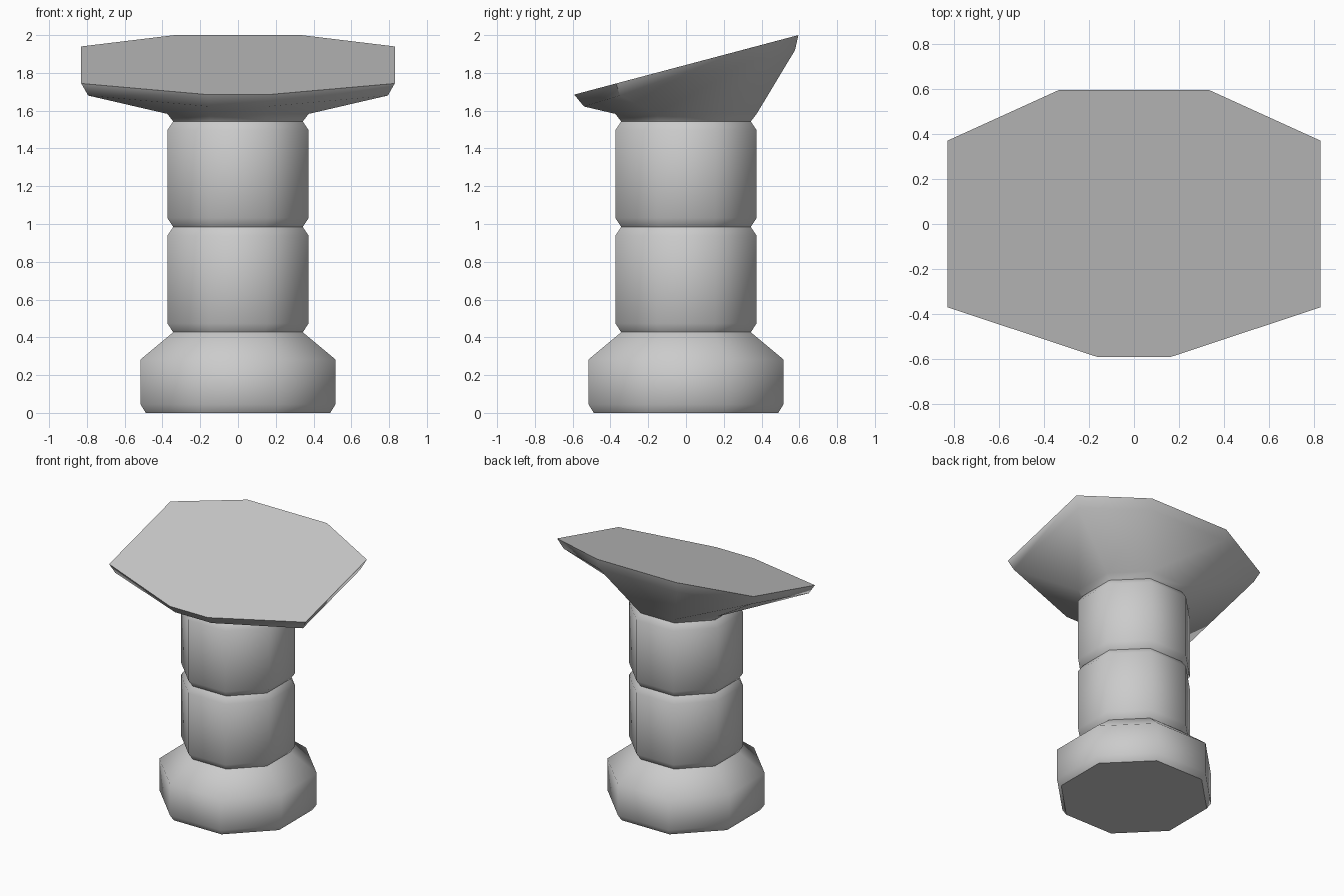
import bpy, bmesh, math
from mathutils import Vector

if "Cube" in bpy.data.objects:
    bpy.data.objects.remove(bpy.data.objects["Cube"])


def octagon(apothem, z):
    # eight-sided ring with flats facing the axes
    r = apothem / math.cos(math.pi / 8)
    return [Vector((r * math.cos(a), r * math.sin(a), z))
            for a in (math.pi / 8 + i * math.pi / 4 for i in range(8))]


def slab_ring(side, z_at):
    # right-hand outline from back to front, mirrored to the left;
    # ordered to match octagon()
    right = [Vector((x, y, z_at[i])) for i, (x, y) in enumerate(side)]
    flip = [Vector((-p.x, p.y, p.z)) for p in right]
    return [right[1], right[0], flip[0], flip[1],
            flip[2], flip[3], right[3], right[2]]


def loft(name, rings, cap_bottom=False, cap_top=False):
    bm = bmesh.new()
    loops = [[bm.verts.new(p) for p in ring] for ring in rings]
    for a, b in zip(loops, loops[1:]):
        for i in range(8):
            j = (i + 1) % 8
            bm.faces.new((a[i], a[j], b[j], b[i]))
    if cap_bottom:
        bm.faces.new(loops[0][::-1])
    if cap_top:
        bm.faces.new(loops[-1])
    me = bpy.data.meshes.new(name)
    bm.to_mesh(me)
    bm.free()
    ob = bpy.data.objects.new(name, me)
    bpy.context.collection.objects.link(ob)
    bpy.ops.object.select_all(action='DESELECT')
    ob.select_set(True)
    bpy.context.view_layer.objects.active = ob
    bpy.ops.object.shade_smooth_by_angle(angle=math.radians(55))
    return ob


# wide foot with sloped shoulder
loft("base", [octagon(r, z) for r, z in
              ((.488, 0), (.516, .045), (.516, .283), (.343, .427))],
     cap_bottom=True)

# two chamfered drums
for name, z in (("lower_drum", .427), ("upper_drum", .985)):
    loft(name, [octagon(r, z + dz) for r, dz in
                ((.343, 0), (.374, .047), (.374, .511), (.343, .558))])

# tilted head flaring out from the neck
under = slab_ring([(.33, .577), (.793, .345), (.793, -.35), (.155, -.54)],
                  [1.92, 1.863, 1.68, 1.622])
top = slab_ring([(.335, .595), (.83, .37), (.83, -.37), (.16, -.592)],
                [2.0, 1.94, 1.744, 1.685])
loft("tilted_head", [octagon(.343, 1.543), octagon(.374, 1.583), under, top],
     cap_top=True)
